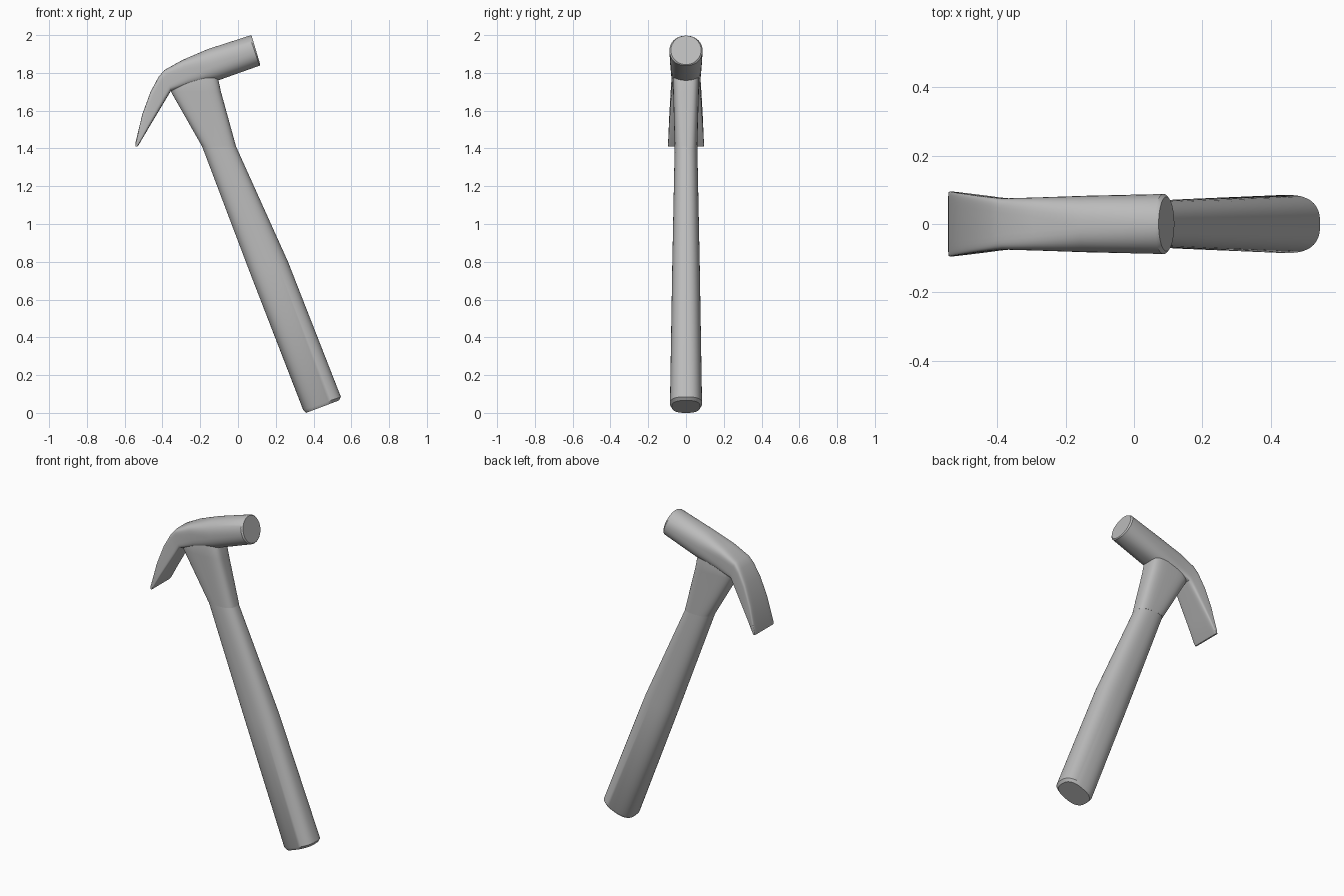
import bpy, bmesh, math

if "Cube" in bpy.data.objects:
    bpy.data.objects.remove(bpy.data.objects["Cube"], do_unlink=True)

GREY = (0.5, 0.5, 0.5, 1.0)
metal = bpy.data.materials.new("plain grey")
metal.use_nodes = True
metal.diffuse_color = GREY
metal.node_tree.nodes["Principled BSDF"].inputs["Base Color"].default_value = GREY


def rounded(value, power):
    return math.copysign(abs(value) ** (2 / power), value)


def loft(name, sections, sides=40):
    """Skin rings, each given by two edge points (x, z), half depth and squareness."""
    bm = bmesh.new()
    rings = []
    for (ax, az), (bx, bz), depth, power in sections:
        ring = []
        for i in range(sides):
            angle = math.tau * (i + 0.5) / sides
            t = 0.5 + 0.5 * rounded(math.cos(angle), power)
            y = depth * rounded(math.sin(angle), power)
            ring.append(bm.verts.new((ax + (bx - ax) * t, y, az + (bz - az) * t)))
        rings.append(ring)
    for low, high in zip(rings, rings[1:]):
        for i in range(sides):
            j = (i + 1) % sides
            bm.faces.new((low[i], low[j], high[j], high[i]))
    bm.faces.new(rings[0])
    bm.faces.new(rings[-1])
    bmesh.ops.recalc_face_normals(bm, faces=bm.faces)
    mesh = bpy.data.meshes.new(name)
    bm.to_mesh(mesh)
    bm.free()
    mesh.materials.append(metal)
    obj = bpy.data.objects.new(name, mesh)
    bpy.context.collection.objects.link(obj)
    bpy.ops.object.select_all(action="DESELECT")
    obj.select_set(True)
    bpy.context.view_layer.objects.active = obj
    bpy.ops.object.shade_smooth_by_angle(angle=math.radians(35))
    return obj


# Handle: softened butt, slight swell, slim towards the neck
loft("handle", [
    ((0.36, 0.0), (0.535, 0.066), 0.075, 2.6),
    ((0.345, 0.015), (0.545, 0.085), 0.085, 2.6),
    ((0.06, 0.75), (0.265, 0.8), 0.073, 2.5),
    ((-0.19, 1.41), (-0.01, 1.41), 0.06, 2.5),
])

# Neck: flares from the handle up into the head
loft("neck", [
    ((-0.19, 1.41), (-0.01, 1.41), 0.06, 2.8),
    ((-0.355, 1.7), (-0.09, 1.7), 0.068, 4),
    ((-0.37, 1.77), (-0.105, 1.77), 0.071, 4),
    ((-0.33, 1.8), (-0.13, 1.83), 0.06, 4),
])

# Head: round striking end blending into a square, curved claw
loft("head", [
    ((0.118, 1.844), (0.072, 1.997), 0.08, 2),
    ((0.114, 1.838), (0.06, 1.997), 0.088, 2.1),
    ((-0.105, 1.76), (-0.16, 1.926), 0.083, 2.5),
    ((-0.25, 1.735), (-0.295, 1.868), 0.078, 4),
    ((-0.355, 1.705), (-0.39, 1.815), 0.075, 6),
    ((-0.385, 1.655), (-0.42, 1.78), 0.078, 7),
    ((-0.42, 1.597), (-0.463, 1.7), 0.083, 8),
    ((-0.47, 1.513), (-0.506, 1.583), 0.089, 8),
    ((-0.525, 1.42), (-0.543, 1.43), 0.095, 8),
    ((-0.533, 1.41), (-0.544, 1.412), 0.094, 8),
])
